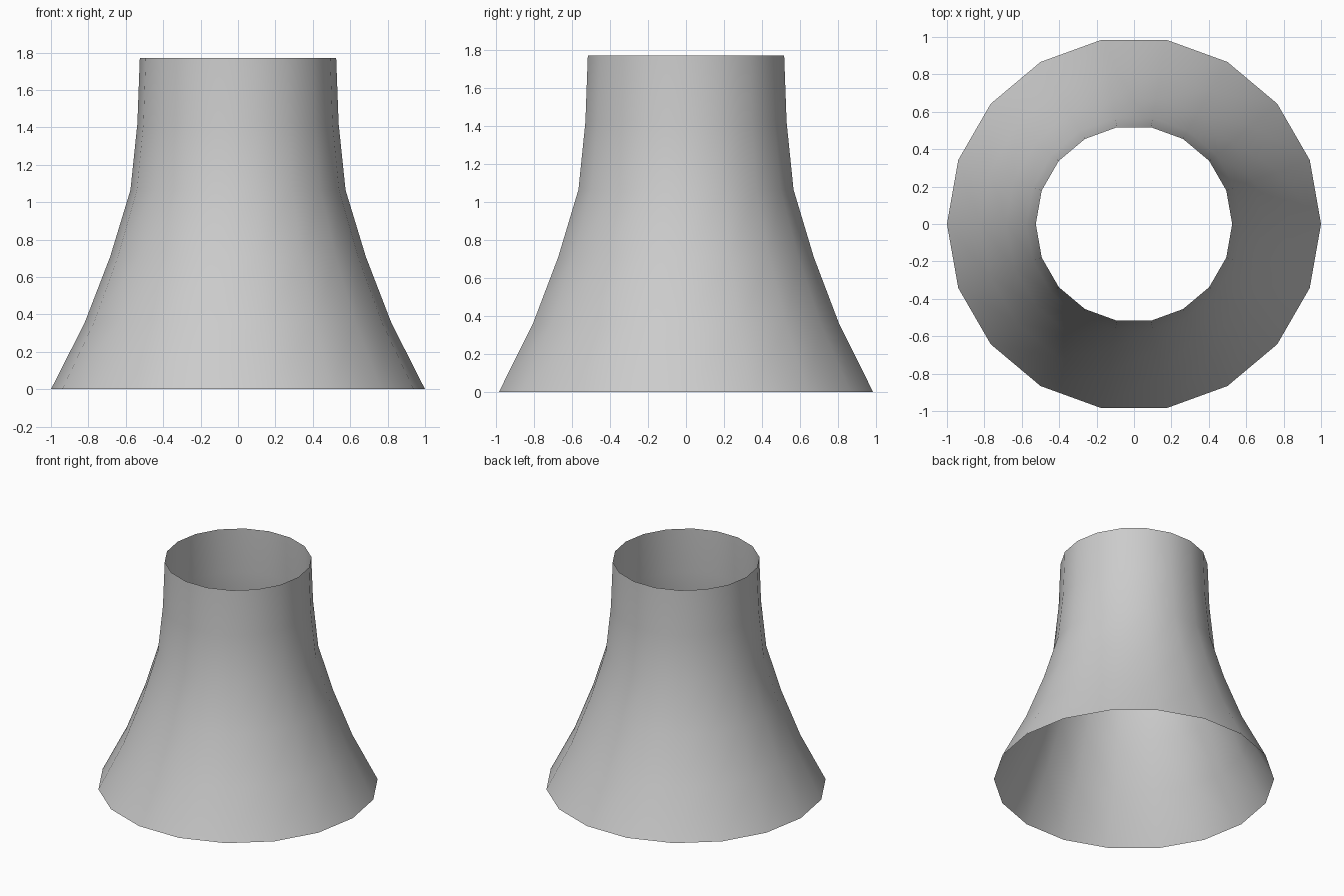
import bpy, bmesh
from math import cos, sin, tau

if "Cube" in bpy.data.objects:
    bpy.data.objects.remove(bpy.data.objects["Cube"])

SIDES = 18
# (radius, height) from the flared base to the open neck
PROFILE = [(1.0, 0.0), (0.82, 0.355), (0.683, 0.71),
           (0.575, 1.065), (0.538, 1.42), (0.525, 1.77)]

# Flared tower shell: a thin single wall, open at both ends
bm = bmesh.new()
rings = [[bm.verts.new((r * cos(tau * i / SIDES), r * sin(tau * i / SIDES), z))
          for i in range(SIDES)] for r, z in PROFILE]
for low, high in zip(rings, rings[1:]):
    for i in range(SIDES):
        j = (i + 1) % SIDES
        face = bm.faces.new((low[i], low[j], high[j], high[i]))
        face.smooth = True

mesh = bpy.data.meshes.new("flared_tower")
bm.to_mesh(mesh)
bm.free()
tower = bpy.data.objects.new("flared_tower", mesh)
bpy.context.collection.objects.link(tower)
